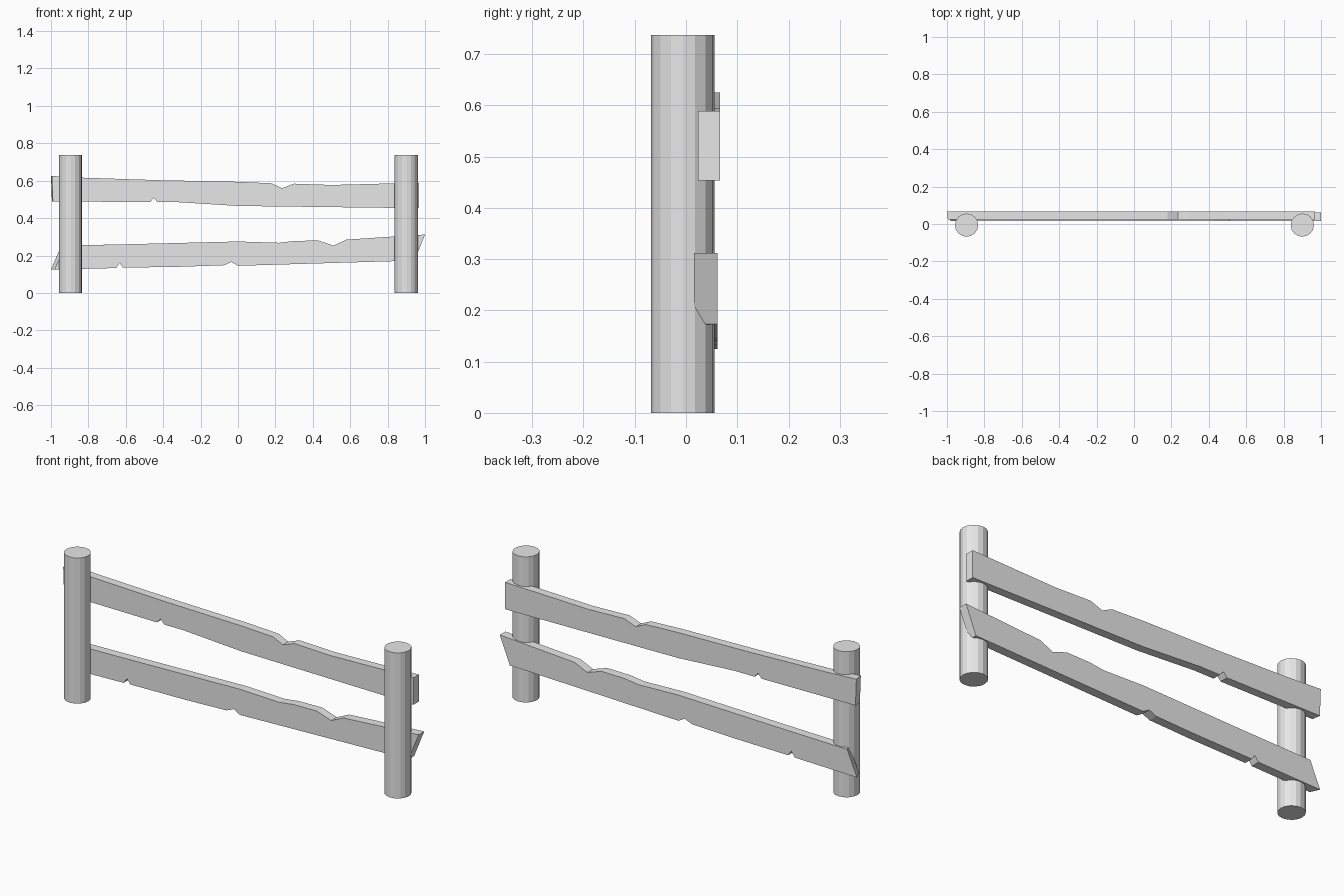
import bpy, bmesh

cube = bpy.data.objects.get("Cube")
if cube:
    bpy.data.objects.remove(cube, do_unlink=True)

# Single pale grey colour
grey = bpy.data.materials.new("pale_grey")
grey.use_nodes = True
colour = (0.8, 0.8, 0.8, 1)
grey.diffuse_color = colour
grey.node_tree.nodes["Principled BSDF"].inputs["Base Color"].default_value = colour


def add_object(name, bm):
    bmesh.ops.recalc_face_normals(bm, faces=bm.faces)
    mesh = bpy.data.meshes.new(name)
    bm.to_mesh(mesh)
    bm.free()
    mesh.materials.append(grey)
    obj = bpy.data.objects.new(name, mesh)
    bpy.context.collection.objects.link(obj)
    return obj


def post(name, x, radius=0.062, height=0.737):
    bm = bmesh.new()
    bmesh.ops.create_cone(bm, cap_ends=True, segments=16,
                          radius1=radius, radius2=radius, depth=height)
    add_object(name, bm).location = (x, -0.006, height / 2)


def rail(name, top, bottom, front, back, inset):
    """Plank from a notched side outline; inset bevels its left-hand end in front."""
    bm = bmesh.new()
    outline = top + bottom
    face = bm.faces.new([bm.verts.new((x, back, z)) for x, z in outline])
    made = bmesh.ops.extrude_face_region(bm, geom=[face], use_keep_orig=True)["geom"]
    for v in made:
        if isinstance(v, bmesh.types.BMVert):
            v.co.y = front
            if v.co.x < -0.9:
                v.co.x += inset
    add_object(name, bm)


# Round posts
post("right_post", -0.895)
post("left_post", 0.9)

# Weathered rails with chipped edges
rail("upper_rail",
     [(-1, .625), (-.83, .616), (-.4, .602), (0, .594), (.18, .586), (.235, .56),
      (.3, .584), (.5, .577), (.84, .586), (.967, .589)],
     [(.967, .453), (.4, .46), (0, .465), (-.32, .485), (-.43, .485),
      (-.45, .508), (-.47, .485), (-.995, .49)],
     0.023, 0.066, 0.005)
rail("lower_rail",
     [(-.945, .253), (-.6, .26), (0, .275), (.22, .268), (.3, .278), (.43, .28),
      (.51, .253), (.58, .285), (.84, .302), (1, .312)],
     [(.944, .173), (.4, .157), (0, .145), (-.035, .165), (-.075, .148),
      (-.3, .14), (-.615, .135), (-.632, .16), (-.652, .133), (-1, .125)],
     0.016, 0.061, 0.02)
